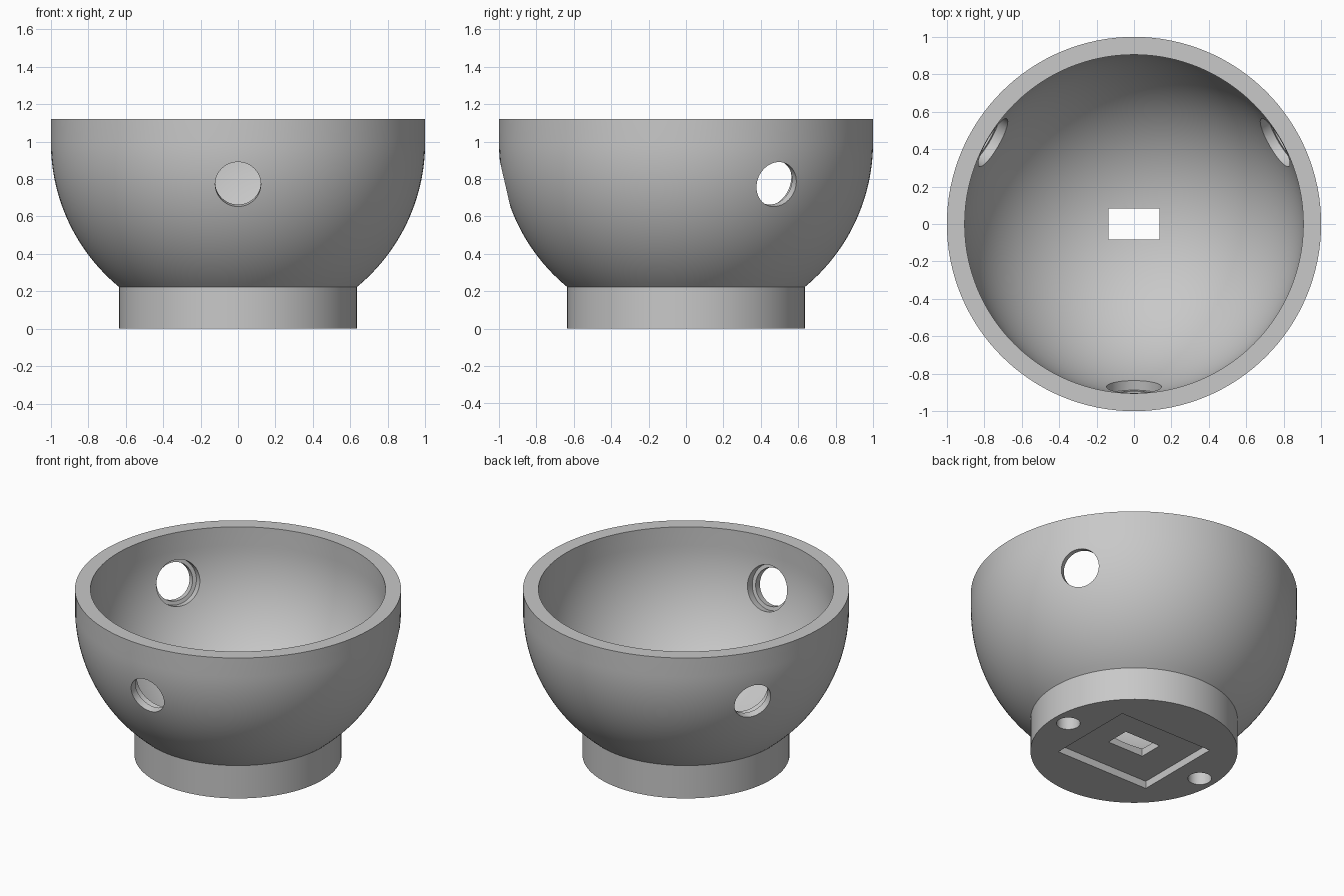
import bpy, bmesh
from math import pi, sin, cos, asin, sqrt, radians
from mathutils import Matrix, Vector

if "Cube" in bpy.data.objects:
    bpy.data.objects.remove(bpy.data.objects["Cube"])

RIM_Z, CENTER_Z = 1.12, 0.995      # rim height and centre of the spherical part
OUTER, INNER = 1.0, 0.905          # shell radii
FOOT_R = 0.635

grey = bpy.data.materials.new("plain grey")
grey.use_nodes = True
COLOUR = (0.58, 0.58, 0.58, 1)
grey.diffuse_color = COLOUR
grey.node_tree.nodes["Principled BSDF"].inputs["Base Color"].default_value = COLOUR


def make_object(name, bm):
    bmesh.ops.recalc_face_normals(bm, faces=bm.faces)
    mesh = bpy.data.meshes.new(name)
    bm.to_mesh(mesh)
    bm.free()
    mesh.materials.append(grey)
    obj = bpy.data.objects.new(name, mesh)
    bpy.context.collection.objects.link(obj)
    return obj


def lathe(name, profile, steps):
    """Spin an (r, z) profile about z into a closed solid."""
    bm = bmesh.new()
    verts = [bm.verts.new((r, 0, z)) for r, z in profile]
    edges = [bm.edges.new(pair) for pair in zip(verts, verts[1:])]
    bmesh.ops.spin(bm, geom=verts + edges, cent=(0, 0, 0), axis=(0, 0, 1),
                   angle=2 * pi, steps=steps)
    bmesh.ops.remove_doubles(bm, verts=bm.verts, dist=1e-4)
    return make_object(name, bm)


def box(name, size, center):
    bm = bmesh.new()
    bmesh.ops.create_cube(bm, size=1)
    bmesh.ops.scale(bm, vec=size, verts=bm.verts)
    bmesh.ops.translate(bm, vec=center, verts=bm.verts)
    return make_object(name, bm)


def arc(radius, start, end, count):
    """Points on the sphere outline, angles measured up from straight down."""
    angles = [start + (end - start) * i / count for i in range(count + 1)]
    return [(radius * sin(a), CENTER_Z - radius * cos(a)) for a in angles]


def cut(target, cutter):
    cutter.hide_render = True
    mod = target.modifiers.new("cut", "BOOLEAN")
    mod.operation = "DIFFERENCE"
    mod.solver = "EXACT"
    mod.object = cutter
    bpy.context.view_layer.objects.active = target
    bpy.ops.object.modifier_apply(modifier=mod.name)
    bpy.data.objects.remove(cutter)


# Bowl shell with its round foot, as one turned solid
profile = [(0, 0), (FOOT_R, 0)]
profile += arc(OUTER, asin(FOOT_R / OUTER), pi / 2, 24)
profile += [(OUTER, RIM_Z), (INNER, RIM_Z)]
profile += arc(INNER, pi / 2, 0, 32)
bowl = lathe("bowl", profile, 128)

# Three stepped round holes pointing at the centre, wider on the inside
hole_profile = [(0, 0.7), (0.147, 0.7), (0.147, 0.945),
                (0.122, 0.945), (0.122, 1.2), (0, 1.2)]
drop = 0.225
for degrees in (-90, 30, 150):
    a, level = radians(degrees), sqrt(1 - drop ** 2)
    axis = Vector((level * cos(a), level * sin(a), -drop))
    cutter = lathe("side_hole_cutter", hole_profile, 48)
    turn = axis.to_track_quat("Z", "Y").to_matrix().to_4x4()
    cutter.data.transform(Matrix.Translation((0, 0, CENTER_Z)) @ turn)
    cut(bowl, cutter)

# Rectangular recess under the foot and the slot through the floor
cut(bowl, box("recess_cutter", (0.70, 0.61, 0.2), (0, 0, -0.05)))
cut(bowl, box("slot_cutter", (0.27, 0.165, 0.4), (0, 0, 0.1)))

# Two blind screw holes under the foot
for side in (-1, 1):
    cutter = lathe("screw_hole_cutter",
                   [(0, -0.1), (0.073, -0.1), (0.073, 0.15), (0, 0.15)], 32)
    cutter.data.transform(Matrix.Translation((side * 0.526, 0, 0)))
    cut(bowl, cutter)

# Smooth shading with sharp edges kept
bpy.ops.object.select_all(action="DESELECT")
bowl.select_set(True)
bpy.context.view_layer.objects.active = bowl
bpy.ops.object.shade_smooth_by_angle(angle=radians(30))
